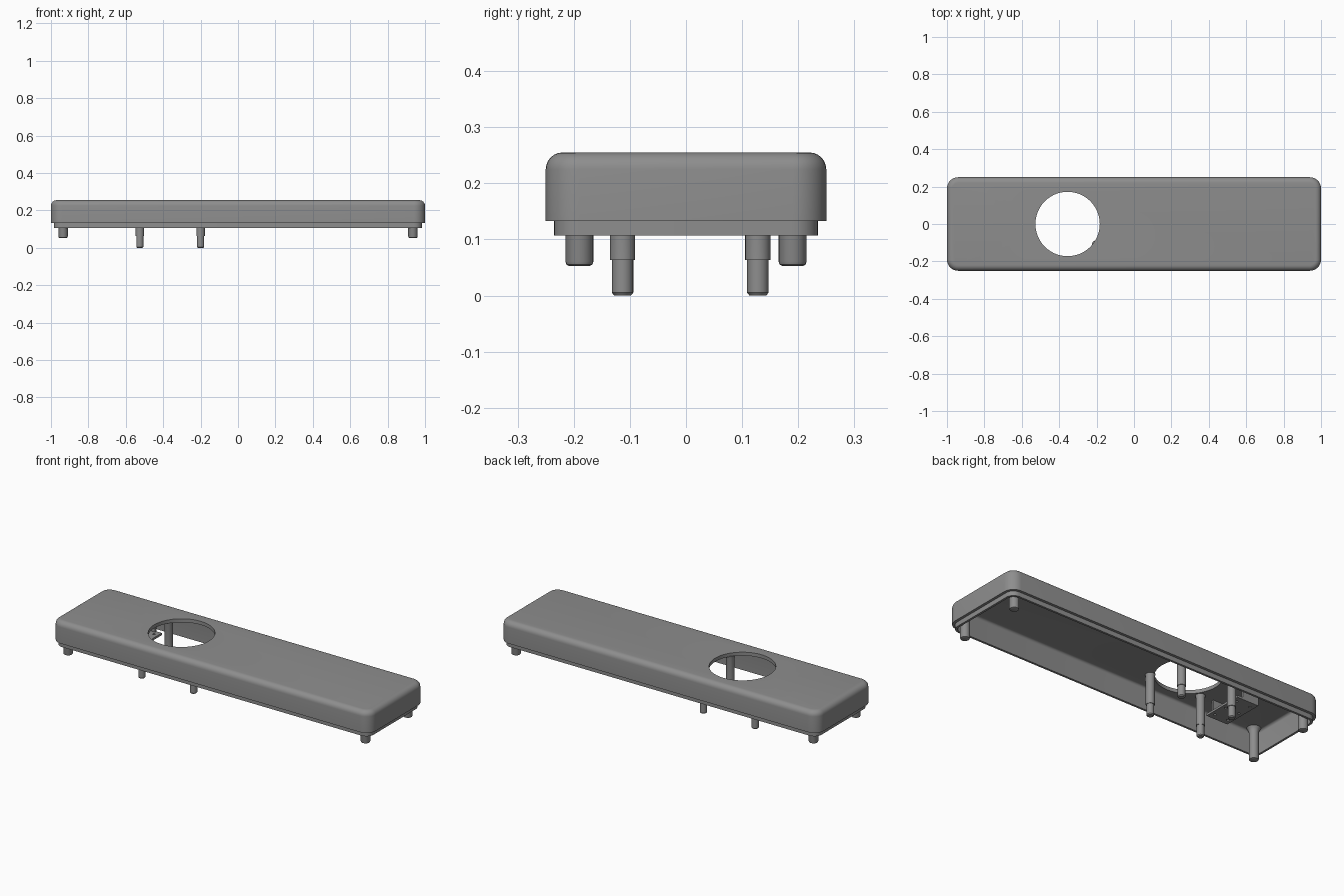
import bpy, bmesh, math

if "Cube" in bpy.data.objects:
    bpy.data.objects.remove(bpy.data.objects["Cube"])

grey = bpy.data.materials.new("mid grey")
grey.diffuse_color = (0.27, 0.27, 0.27, 1)
grey.use_nodes = True
grey.node_tree.nodes["Principled BSDF"].inputs["Base Color"].default_value = grey.diffuse_color


def finish(name, bm, smooth=True):
    bmesh.ops.recalc_face_normals(bm, faces=bm.faces[:])
    me = bpy.data.meshes.new(name)
    bm.to_mesh(me)
    bm.free()
    me.materials.append(grey)
    ob = bpy.data.objects.new(name, me)
    bpy.context.collection.objects.link(ob)
    if smooth:
        shade(ob)
    return ob


def shade(ob):
    bpy.ops.object.select_all(action='DESELECT')
    ob.select_set(True)
    bpy.context.view_layer.objects.active = ob
    bpy.ops.object.shade_smooth_by_angle(angle=math.radians(32))


def loft(rings):
    """Closed solid through rings of equal point count."""
    bm = bmesh.new()
    vs = [[bm.verts.new(p) for p in r] for r in rings]
    n = len(vs[0])
    for a, b in zip(vs, vs[1:]):
        for i in range(n):
            j = (i + 1) % n
            bm.faces.new((a[i], a[j], b[j], b[i]))
    bm.faces.new(vs[0])
    bm.faces.new(vs[-1])
    return bm


def rounded_ring(inset, z, seg=8):
    r = max(0.06 - inset, 0.012)
    hx, hy = 1 - inset - r, 0.25 - inset - r
    pts = []
    for q, (sx, sy) in enumerate(((1, 1), (-1, 1), (-1, -1), (1, -1))):
        for k in range(seg + 1):
            a = math.pi / 2 * (q + k / seg)
            pts.append((sx * hx + r * math.cos(a), sy * hy + r * math.sin(a), z))
    return pts


def turned(name, x, y, profile, n=24):
    rings = [[(x + r * math.cos(2 * math.pi * i / n), y + r * math.sin(2 * math.pi * i / n), z)
              for i in range(n)] for r, z in profile]
    return finish(name, loft(rings))


def cut(ob, cutter):
    mod = ob.modifiers.new("cut", 'BOOLEAN')
    mod.operation = 'DIFFERENCE'
    mod.solver = 'EXACT'
    mod.object = cutter
    bpy.ops.object.select_all(action='DESELECT')
    bpy.context.view_layer.objects.active = ob
    ob.select_set(True)
    bpy.ops.object.modifier_apply(modifier=mod.name)
    bpy.data.objects.remove(cutter)


def box(name, x0, x1, y0, y1, z0, z1):
    return finish(name, loft([[(x0, y0, z), (x1, y0, z), (x1, y1, z), (x0, y1, z)]
                              for z in (z0, z1)]), False)


# Hollow cover: rounded top edge, stepped lip, inner cavity
CEIL = 0.235
F = 0.03
quarter = [math.pi / 2 * k / 6 for k in range(7)]
profile = [(F * (1 - math.sin(a)), 0.255 - F + F * math.cos(a)) for a in quarter]
profile += [(0, 0.133), (0.015, 0.133), (0.015, 0.107), (0.027, 0.107)]
profile += [(0.027 + 0.014 * (1 - math.cos(a)), CEIL - 0.014 + 0.014 * math.sin(a)) for a in quarter]
cover = finish("cover", loft([rounded_ring(i, z) for i, z in profile]), False)

# Round opening through the top
cut(cover, turned("opening_cutter", -0.355, 0, [(0.172, 0.18), (0.172, 0.3)], 72))
shade(cover)

# Corner feet
for x in (-0.935, 0.935):
    for y in (-0.19, 0.19):
        turned("corner_foot", x, y, [(0.019, 0.053), (0.023, 0.055), (0.025, 0.061),
                                     (0.025, 0.212), (0.029, 0.225), (0.038, CEIL + 0.003)])

# Stepped locating pins around the opening
for x in (-0.525, -0.2):
    for y in (-0.113, 0.128):
        turned("stepped_pin", x, y, [(0.015, 0), (0.019, 0.005), (0.019, 0.063),
                                     (0.0225, 0.063), (0.0225, 0.222), (0.026, CEIL + 0.003)])

# Small perforated bracket hung from the ceiling
plate = box("bracket_plate", -0.70, -0.566, -0.115, 0.125, 0.138, 0.15)
for x in (-0.675, -0.591):
    for y in (-0.08, 0.005, 0.09):
        cut(plate, turned("hole_cutter", x, y, [(0.007, 0.1), (0.007, 0.2)], 12))
for y in (-0.115, 0.113):
    box("bracket_side", -0.70, -0.60, y, y + 0.012, 0.149, CEIL + 0.003)
